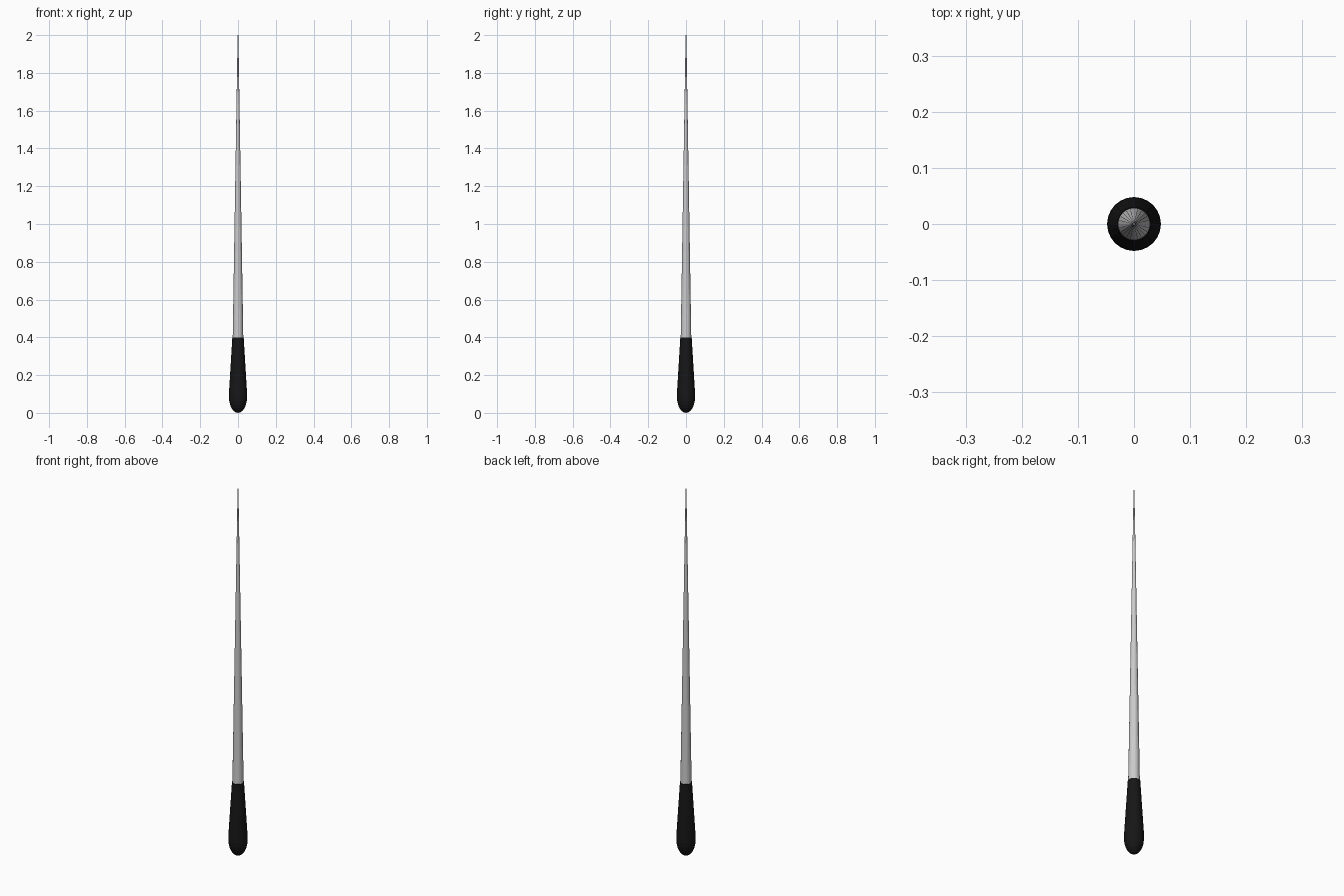
import bpy, bmesh, math

if "Cube" in bpy.data.objects:
    bpy.data.objects.remove(bpy.data.objects["Cube"])

SIDES = 24


def lathe(name, profile, color=None):
    """Revolve (radius, z) points about the z axis; radius 0 makes a pole."""
    bm = bmesh.new()
    rings = []
    for r, z in profile:
        if r == 0:
            rings.append([bm.verts.new((0, 0, z))] * SIDES)
        else:
            rings.append([bm.verts.new((r * math.cos(math.tau * i / SIDES),
                                        r * math.sin(math.tau * i / SIDES), z))
                          for i in range(SIDES)])
    for low, high in zip(rings, rings[1:]):
        for i in range(SIDES):
            j = (i + 1) % SIDES
            bm.faces.new(list(dict.fromkeys((low[i], low[j], high[j], high[i]))))
    bmesh.ops.recalc_face_normals(bm, faces=bm.faces)
    mesh = bpy.data.meshes.new(name)
    bm.to_mesh(mesh)
    bm.free()
    obj = bpy.data.objects.new(name, mesh)
    bpy.context.collection.objects.link(obj)
    if color:
        mat = bpy.data.materials.new(name + "_color")
        mat.diffuse_color = color
        mat.use_nodes = True
        mat.node_tree.nodes["Principled BSDF"].inputs["Base Color"].default_value = mat.diffuse_color
        mesh.materials.append(mat)
    return obj


# Black grip: rounded butt, then a straight taper up to the shaft
R, H = 0.048, 0.085
butt = [(0, 0)] + [(R * math.sin(a), H * (1 - math.cos(a)))
                   for a in (math.pi / 2 * k / 6 for k in range(1, 7))]
lathe("handle", butt + [(0.047, 0.12), (0.03, 0.4), (0, 0.4)],
      (0.008, 0.008, 0.008, 1))

# Long shaft tapering to a fine tip
lathe("shaft", [(0, 0.4), (0.028, 0.4), (0.002, 2.0), (0, 2.0)])
